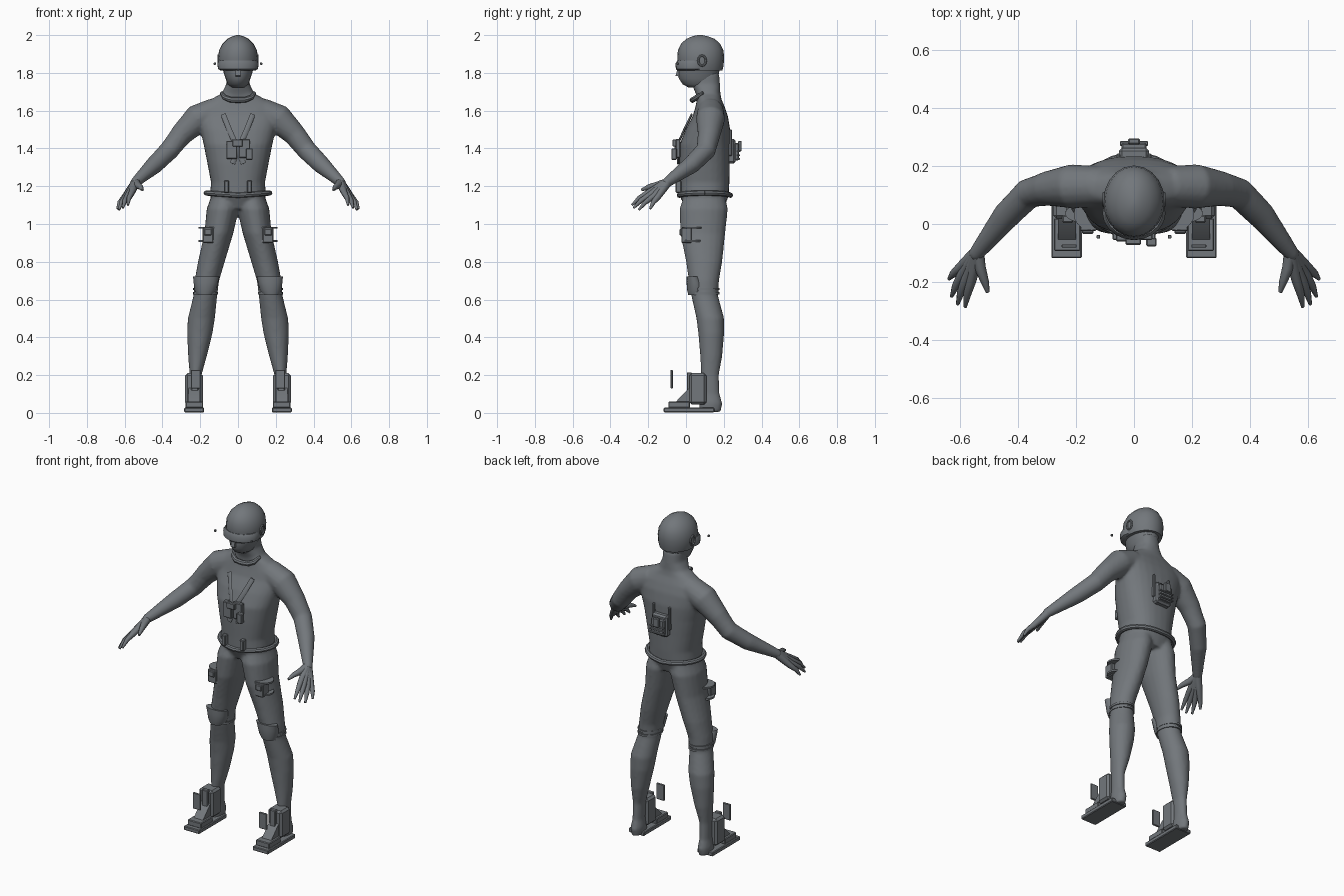
import bpy, bmesh, math
from mathutils import Vector

cube = bpy.data.objects.get("Cube")
if cube:
    bpy.data.objects.remove(cube)

grey = bpy.data.materials.new("slate_grey")
grey.use_nodes = True
COLOUR = (0.17, 0.185, 0.2, 1)
grey.diffuse_color = COLOUR
grey.node_tree.nodes["Principled BSDF"].inputs["Base Color"].default_value = COLOUR


def finish(bm, name, angle=40):
    """Turn a bmesh into a smooth shaded object with sharp edges kept."""
    bmesh.ops.recalc_face_normals(bm, faces=bm.faces)
    mesh = bpy.data.meshes.new(name)
    bm.to_mesh(mesh)
    bm.free()
    mesh.materials.append(grey)
    mesh.polygons.foreach_set("use_smooth", [True] * len(mesh.polygons))
    mesh.set_sharp_from_angle(angle=math.radians(angle))
    obj = bpy.data.objects.new(name, mesh)
    bpy.context.collection.objects.link(obj)
    return obj


def skin(bm, rings):
    """Bridge rings of points and cap both ends."""
    loops = [[bm.verts.new(p) for p in ring] for ring in rings]
    n = len(loops[0])
    for a, b in zip(loops, loops[1:]):
        for i in range(n):
            j = (i + 1) % n
            bm.faces.new((a[i], a[j], b[j], b[i]))
    bm.faces.new(loops[0])
    bm.faces.new(loops[-1])


def loft(bm, sections, side=1, power=1.0, n=20):
    """Stack horizontal ovals given as (z, x0, x1, y0, y1)."""
    def bend(v):
        return math.copysign(abs(v) ** power, v)
    rings = []
    for z, x0, x1, y0, y1 in sections:
        ring = []
        for i in range(n):
            a = math.tau * i / n
            ring.append((side * ((x0 + x1) / 2 + (x1 - x0) / 2 * bend(math.cos(a))),
                         (y0 + y1) / 2 + (y1 - y0) / 2 * bend(math.sin(a)), z))
        rings.append(ring)
    skin(bm, rings)


def tube(bm, path, radii, side=1, n=10, up=(0, 0, 1), flat=1.0):
    """Sweep circles (or flattened ovals) along a path."""
    pts = [Vector((side * p[0], p[1], p[2])) for p in path]
    rings = []
    for i, p in enumerate(pts):
        t = (pts[min(i + 1, len(pts) - 1)] - pts[max(i - 1, 0)]).normalized()
        u = t.cross(Vector(up)).normalized()
        v = u.cross(t)
        rings.append([p + radii[i] * (u * math.cos(math.tau * k / n) + flat * v * math.sin(math.tau * k / n))
                      for k in range(n)])
    skin(bm, rings)


def box(name, x, y, z, side=1, bevel=0.004):
    """Bevelled box from its (low, high) bounds."""
    bm = bmesh.new()
    skin(bm, [[(side * x[0], y[0], h), (side * x[1], y[0], h),
               (side * x[1], y[1], h), (side * x[0], y[1], h)] for h in z])
    bmesh.ops.bevel(bm, geom=bm.edges[:], offset=bevel, segments=1, affect='EDGES')
    return finish(bm, name, 30)


def prism(name, profile, x, side=1):
    """Extrude a (y, z) profile between two x values."""
    bm = bmesh.new()
    skin(bm, [[(side * h, y, z) for y, z in profile] for h in x])
    return finish(bm, name, 30)


def oval(name, sections, side=1, angle=40):
    bm = bmesh.new()
    loft(bm, sections, side)
    return finish(bm, name, angle)


def pipe(name, path, radii, side=1, **kw):
    bm = bmesh.new()
    tube(bm, path, radii, side, **kw)
    return finish(bm, name)


# Body: torso, arms and legs fused into one smooth skin
TORSO = [(1.08, .11, 0, .2), (1.15, .148, -.035, .226), (1.22, .143, -.035, .23),
         (1.32, .162, -.037, .232), (1.42, .182, -.034, .234), (1.5, .2, -.003, .234),
         (1.57, .215, .035, .222), (1.62, .205, .05, .205), (1.66, .145, .058, .188),
         (1.69, .088, .052, .182), (1.74, .062, .03, .18), (1.8, .06, .03, .175)]
LEG = [(1.18, .0, .13, 0, .2), (1.08, -.005, .166, -.035, .222), (.95, .025, .178, -.03, .208),
       (.8, .07, .212, 0, .192), (.7, .1, .23, .015, .175), (.62, .11, .236, .028, .17),
       (.5, .122, .266, .055, .202), (.42, .135, .27, .065, .202), (.3, .165, .264, .075, .192),
       (.2, .193, .256, .08, .174), (.1, .197, .256, .08, .178), (.05, .19, .264, .07, .193),
       (.005, .195, .26, .07, .185)]
ARM = [(.12, .13, 1.6), (.215, .13, 1.557), (.3, .122, 1.473), (.365, .105, 1.39),
       (.44, .03, 1.315), (.535, -.09, 1.228), (.555, -.115, 1.21)]
bm = bmesh.new()
loft(bm, [(z, -w, w, a, b) for z, w, a, b in TORSO], power=.85, n=28)
for s in (-1, 1):
    loft(bm, LEG, s)
    tube(bm, ARM, (.07, .077, .06, .053, .048, .029, .024), s, n=16)
body = finish(bm, "body")
fuse = body.modifiers.new("fuse", 'REMESH')
fuse.mode = 'VOXEL'
fuse.voxel_size = .009
fuse.use_smooth_shade = True
relax = body.modifiers.new("relax", 'SMOOTH')
relax.factor, relax.iterations = .5, 5

# Hands: each finger runs from the wrist over its knuckle to the tip
KNUCKLES = [(.563, -.2, 1.165), (.58, -.19, 1.155), (.593, -.172, 1.146), (.602, -.152, 1.14)]
TIPS = [(.583, -.286, 1.1), (.609, -.277, 1.085), (.63, -.25, 1.075), (.639, -.19, 1.08)]
for s in (-1, 1):
    bm = bmesh.new()
    wrist = Vector((.54, -.096, 1.222))
    for k, t in zip(KNUCKLES, TIPS):
        k, t = Vector(k), Vector(t)
        tube(bm, [wrist, wrist.lerp(k, .5), k, k.lerp(t, .55) + Vector((.003, 0, .008)), t],
             (.024, .021, .017, .013, .006), s, n=8)
    tube(bm, [wrist, (.532, -.15, 1.205), (.515, -.2, 1.195), (.505, -.235, 1.18)],
         (.022, .02, .014, .007), s, n=8)
    finish(bm, "hand", 60)

# Head: face, cap, visor and nose
oval("face", [(z, -w, w, a, b) for z, w, a, b in [
    (1.722, .035, .015, .12), (1.74, .055, -.018, .15), (1.77, .066, -.038, .168),
    (1.8, .076, -.041, .175), (1.84, .085, -.04, .18)]])
oval("cap", [(z, -w, w, a, b) for z, w, a, b in [
    (1.812, .096, -.036, .193), (1.84, .104, -.042, .199), (1.88, .106, -.046, .202),
    (1.92, .1, -.043, .198), (1.955, .082, -.026, .18), (1.98, .056, .002, .152),
    (1.994, .028, .035, .115), (2.0, .008, .06, .085)]])
oval("visor", [(z, -w, w, a, .13) for z, w, a in [
    (1.812, .09, -.046), (1.82, .106, -.054), (1.85, .109, -.055), (1.866, .1, -.046)]])
prism("nose", [(-.055, 1.785), (-.03, 1.78), (-.03, 1.82), (-.045, 1.82)], (-.012, .012))
for s in (-1, 1):
    ear = [(.104, .085 + .02 * math.cos(a), 1.865 + .027 * math.sin(a))
           for a in [math.tau * i / 12 for i in range(13)]]
    pipe("ear_ring", ear, [.006] * 13, s, n=6, up=(1, 0, 0))
    box("side_marker", (.117, .129), (-.05, -.038), (1.843, 1.855), s, .002)

# Collar around the throat
pipe("collar", [(-.088, .09, 1.695), (-.07, .055, 1.67), (-.04, .038, 1.658), (0, .034, 1.656),
                (.04, .038, 1.658), (.07, .055, 1.67), (.088, .09, 1.695)],
     [.008, .014, .015, .015, .015, .014, .008], n=8)

# Chest harness: crossing straps and two small units
for s in (-1, 1):
    pipe("chest_strap", [(.078, .03, 1.58), (.055, .0, 1.52), (.02, -.036, 1.44), (-.03, -.043, 1.32)],
         [.014] * 4, s, n=6, up=(0, 1, 0), flat=.4)
box("chest_unit_right", (-.062, -.004), (-.06, -.03), (1.345, 1.44))
box("chest_unit_left", (.004, .064), (-.055, -.03), (1.35, 1.45))
box("chest_unit_plate", (-.03, .025), (-.072, -.05), (1.41, 1.448))
box("chest_unit_knob", (.042, .078), (-.077, -.048), (1.34, 1.4))

# Backpack with stacked modules and upright straps
box("backpack", (-.052, .052), (.2, .262), (1.32, 1.45), bevel=.01)
box("backpack_module", (-.044, .044), (.255, .28), (1.335, 1.43), bevel=.006)
box("backpack_knob", (-.02, .02), (.275, .295), (1.385, 1.44))
for i in range(3):
    box("backpack_rib", (-.048, .048), (.27, .286), (1.34 + .02 * i, 1.349 + .02 * i), bevel=.002)
for s in (-1, 1):
    box("backpack_strap", (.046, .06), (.222, .243), (1.36, 1.5), s)

# Belt: a closed ring, lower at the front
ring = [(.168 * math.cos(a), .1 + .135 * math.sin(a), 1.152 + .012 * abs(math.cos(a)))
        for a in [math.tau * i / 28 for i in range(29)]]
pipe("belt", ring, [.014] * 29, n=8)

for s in (-1, 1):
    # Belt clips
    box("belt_clip", (.048, .074), (-.055, -.025), (1.165, 1.23), s)
    # Thigh pouch and its straps
    box("thigh_pouch", (.13, .187), (-.025, .03), (.9, .98), s)
    box("thigh_pouch_lid", (.14, .18), (-.034, -.02), (.94, .975), s)
    for z in (.905, .975):
        oval("thigh_strap", [(h, .085 - (z < .95) * .005, .208, -.022, .09)
                             for h in (z, z + .01)], s)
    # Kneepad and its straps
    oval("kneepad", [(.625, .13, .22, .012, .1), (.65, .115, .23, .006, .1),
                     (.69, .106, .235, .003, .09), (.722, .1, .238, .004, .07)], s)
    for z in (.628, .65):
        oval("knee_strap", [(h, .105, .238, .018, .178) for h in (z, z + .012)], s)
    # Shoe: sole, toe, instep wedge, shin unit and sensor post
    box("sole", (.18, .285), (-.118, .15), (.003, .028), s)
    box("toe_plate", (.185, .277), (-.093, .02), (.026, .06), s)
    prism("instep", [(-.055, .058), (.09, .058), (.09, .17), (.025, .14)], (.2, .262), s)
    box("shin_unit", (.186, .28), (.018, .108), (.045, .21), s, .012)
    box("shin_rail", (.21, .248), (.004, .03), (.1, .215), s)
    box("sensor_post", (.198, .25), (-.082, -.07), (.13, .228), s, .003)
